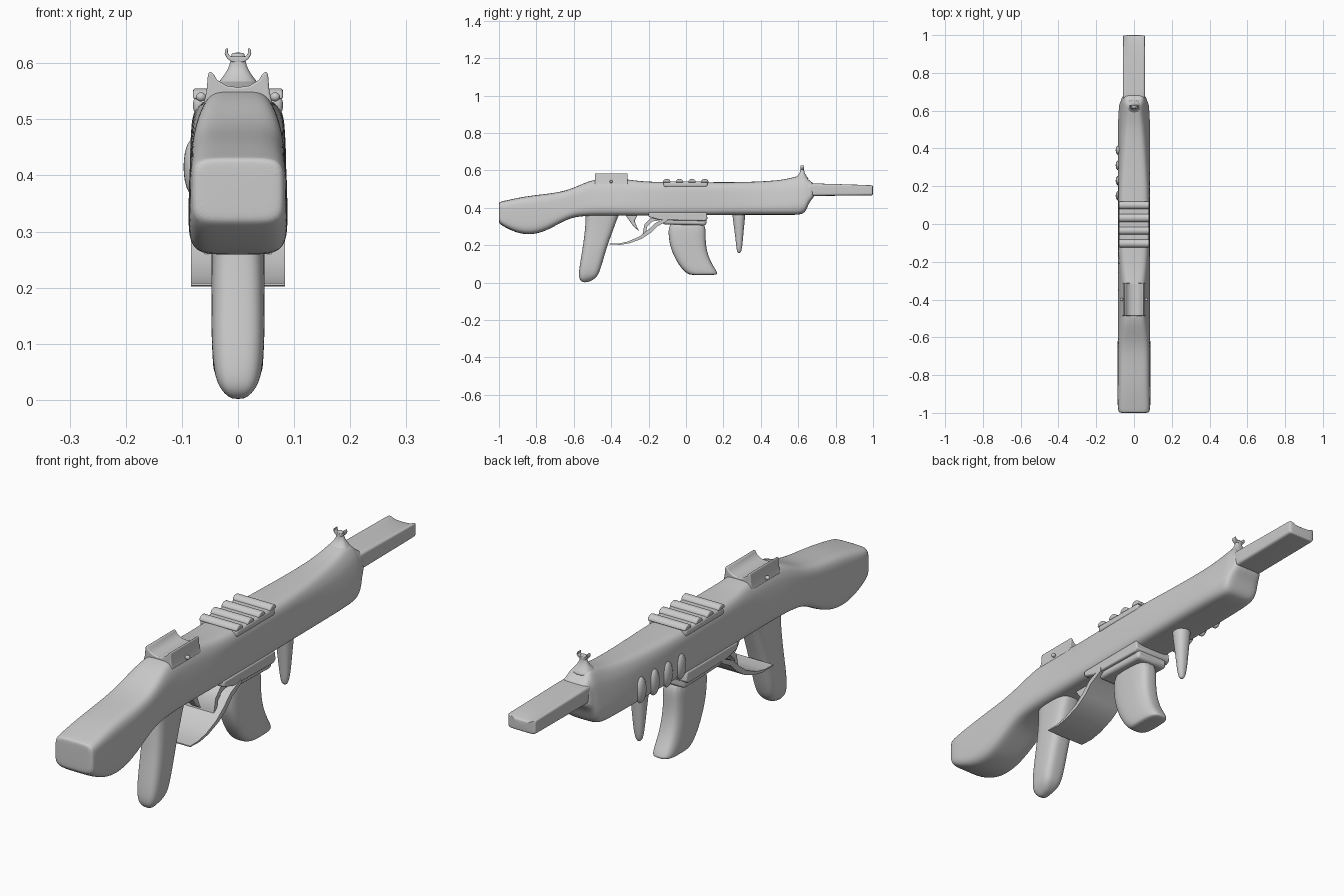
import bpy, bmesh
from math import sin, cos, pi
from mathutils import Vector


def finish(name, bm, subsurf=0, angle=0.9):
    bmesh.ops.recalc_face_normals(bm, faces=bm.faces)
    me = bpy.data.meshes.new(name)
    bm.to_mesh(me)
    bm.free()
    ob = bpy.data.objects.new(name, me)
    bpy.context.collection.objects.link(ob)
    if subsurf:
        m = ob.modifiers.new("smooth", 'SUBSURF')
        m.levels = m.render_levels = subsurf
    bpy.ops.object.select_all(action='DESELECT')
    ob.select_set(True)
    bpy.context.view_layer.objects.active = ob
    bpy.ops.object.shade_smooth_by_angle(angle=angle)
    return ob


def skin(name, rings, subsurf=2):
    bm = bmesh.new()
    vs = [[bm.verts.new(p) for p in r] for r in rings]
    n = len(vs[0])
    for a, b in zip(vs, vs[1:]):
        for i in range(n):
            bm.faces.new((a[i], a[(i + 1) % n], b[(i + 1) % n], b[i]))
    bm.faces.new(vs[0])
    bm.faces.new(vs[-1])
    return finish(name, bm, subsurf)


def oval(n, power):
    for i in range(n):
        a = 2 * pi * (i + 0.5) / n
        c, s = cos(a), sin(a)
        yield (abs(c) ** (2 / power) * (1 if c > 0 else -1),
               abs(s) ** (2 / power) * (1 if s > 0 else -1))


def loft_y(name, secs, power=5, n=28):
    """Sections: y, bottom z, top z, half width, upper taper, top dip."""
    rings = []
    for y, lo, hi, w, taper, dip in secs:
        c, h = (lo + hi) / 2, (hi - lo) / 2
        rings.append([(w * u * (1 - taper * max(0, v)), y,
                       c + h * v - (dip * (1 - u * u) * max(0, v)))
                      for u, v in oval(n, power)])
    return skin(name, rings)


def loft_z(name, secs, power=3.2, n=20):
    """Sections: z at back, z at front, y back, y front, half width."""
    return skin(name, [[(w * u, (a + b) / 2 + (b - a) / 2 * v,
                         (za + zb) / 2 + (zb - za) / 2 * v)
                        for u, v in oval(n, power)] for za, zb, a, b, w in secs])


def plate(name, axis, pts, lo, hi, bevel=0.0, subsurf=0):
    """Extrude a closed profile along x (points y,z) or y (points x,z)."""
    bm = bmesh.new()
    put = (lambda a, b, t: (t, a, b)) if axis == 'x' else (lambda a, b, t: (a, t, b))
    f = bm.faces.new([bm.verts.new(put(a, b, lo)) for a, b in pts])
    r = bmesh.ops.extrude_face_region(bm, geom=[f])
    d = Vector(put(0, 0, hi - lo))
    bmesh.ops.translate(bm, vec=d, verts=[v for v in r['geom'] if isinstance(v, bmesh.types.BMVert)])
    ob = finish(name, bm, subsurf)
    if bevel:
        m = ob.modifiers.new("bevel", 'BEVEL')
        m.width, m.segments, m.limit_method = bevel, 3, 'ANGLE'
    return ob


def blob(name, loc, size):
    bm = bmesh.new()
    bmesh.ops.create_uvsphere(bm, u_segments=20, v_segments=12, radius=1)
    for v in bm.verts:
        v.co = Vector(loc) + Vector(v.co[i] * size[i] for i in range(3))
    return finish(name, bm)


# stock, receiver and handguard in one smooth shell
loft_y("body", [
    (-1.0, .325, .425, .07, 0, 0), (-.998, .315, .432, .082, 0, 0),
    (-.96, .29, .44, .088, .02, 0), (-.87, .252, .46, .089, .05, 0),
    (-.77, .264, .472, .089, .05, 0), (-.68, .315, .483, .088, .08, 0),
    (-.61, .35, .502, .087, .12, 0), (-.53, .357, .54, .086, .25, 0),
    (-.46, .358, .558, .085, .38, 0), (-.33, .358, .556, .085, .36, 0),
    (-.26, .358, .543, .085, .22, 0), (-.14, .358, .537, .086, .08, 0),
    (.12, .36, .537, .087, .06, 0), (.25, .362, .537, .087, .15, 0),
    (.42, .362, .541, .087, .3, 0), (.54, .362, .552, .086, .42, 0),
    (.61, .362, .575, .082, .5, 0), (.64, .375, .572, .078, .45, 0),
    (.657, .43, .545, .068, .3, 0), (.69, .46, .53, .06, .05, 0)])

# barrel with dished tip
loft_y("barrel", [
    (.62, .462, .532, .06, 0, 0), (.7, .464, .53, .059, 0, 0),
    (.9, .465, .527, .059, 0, .004), (.97, .466, .527, .059, 0, .014),
    (.995, .466, .527, .059, 0, .022), (1.0, .468, .525, .057, 0, .022)], power=7)

# grip, magazine, front spike
loft_z("pistol_grip", [
    (.40, .40, -.55, -.33, .05), (.36, .36, -.535, -.362, .049),
    (.29, .29, -.54, -.385, .047), (.2, .2, -.55, -.42, .048),
    (.1, .1, -.568, -.448, .048), (.04, .05, -.575, -.465, .043),
    (.012, .03, -.568, -.478, .032), (-.002, .008, -.545, -.505, .012)])
loft_z("magazine", [
    (.34, .34, -.095, .108, .046), (.25, .25, -.095, .105, .046),
    (.19, .185, -.085, .108, .046), (.125, .12, -.058, .128, .046),
    (.075, .075, -.025, .156, .046), (.048, .05, .005, .17, .044),
    (.04, .04, .025, .165, .036)])
loft_z("front_spike", [
    (.39, .39, .245, .32, .036), (.34, .34, .25, .315, .032),
    (.27, .27, .26, .308, .026), (.2, .2, .268, .302, .02),
    (.165, .168, .272, .296, .013), (.158, .158, .28, .29, .005)], power=2.2)

# magazine well with flange
plate("magazine_well", 'x', [(-.125, .312), (.108, .306), (.112, .37), (-.14, .37), (-.13, .33)],
      -.07, .07, .012)
plate("well_flange", 'x', [(-.2, .352), (-.14, .335), (.1, .33), (.115, .34), (.11, .375), (-.2, .375)],
      -.082, .082, .006)

# trigger guard sheet, its fork and the trigger
plate("trigger_guard", 'x', [
    (-.41, .204), (-.35, .202), (-.30, .211), (-.235, .235), (-.19, .265), (-.155, .3), (-.1, .33),
    (-.1, .348), (-.165, .318), (-.205, .28), (-.25, .246), (-.31, .22), (-.36, .209), (-.41, .208)],
    -.084, .084)
plate("guard_fork", 'x', [
    (-.235, .243), (-.215, .262), (-.208, .3), (-.18, .327), (-.13, .335),
    (-.13, .36), (-.19, .345), (-.222, .312), (-.23, .27)], -.06, .06)
plate("trigger", 'x', [
    (-.33, .37), (-.305, .335), (-.28, .3), (-.25, .274), (-.262, .298), (-.275, .33), (-.255, .37)],
    -.022, .022, .006)

# rear sight channel with pins
right = [(.062, .525), (.056, .55), (.054, .575), (.052, .585), (.045, .583), (.037, .57), (.02, .56)]
plate("rear_sight", 'y', right + [(0, .557)] + [(-x, z) for x, z in reversed(right)], -.487, -.312, .006)
for s in (-1, 1):
    blob("sight_pin", (s * .066, -.4, .54), (.009, .008, .008))

# ribs on the top and the left side
plate("rib_pad", 'x', [(-.12, .51), (-.12, .54), (.115, .54), (.115, .51)], -.08, .08, .01)
for y in (-.103, -.035, .032, .1):
    arc = [(y + .021 * cos(pi * i / 8), .536 + .019 * sin(pi * i / 8)) for i in range(9)]
    plate("top_rib", 'x', arc, -.08, .08, .004)
for y in (.15, .23, .31, .39):
    blob("side_rib", (-.08, y, .415), (.017, .027, .05))

# front sight post with forked tip
loft_z("front_sight_post", [
    (.545, .545, .56, .665, .05), (.565, .565, .59, .648, .036), (.585, .585, .608, .635, .02),
    (.6, .6, .611, .631, .014), (.616, .616, .612, .63, .012), (.619, .619, .614, .628, .01)], power=2.5)
half = [(.01, .602), (.019, .608), (.024, .617), (.022, .626), (.018, .627), (.018, .618), (.013, .612)]
plate("front_sight_fork", 'y', half + [(-x, z) for x, z in reversed(half)], .611, .631, .002)
